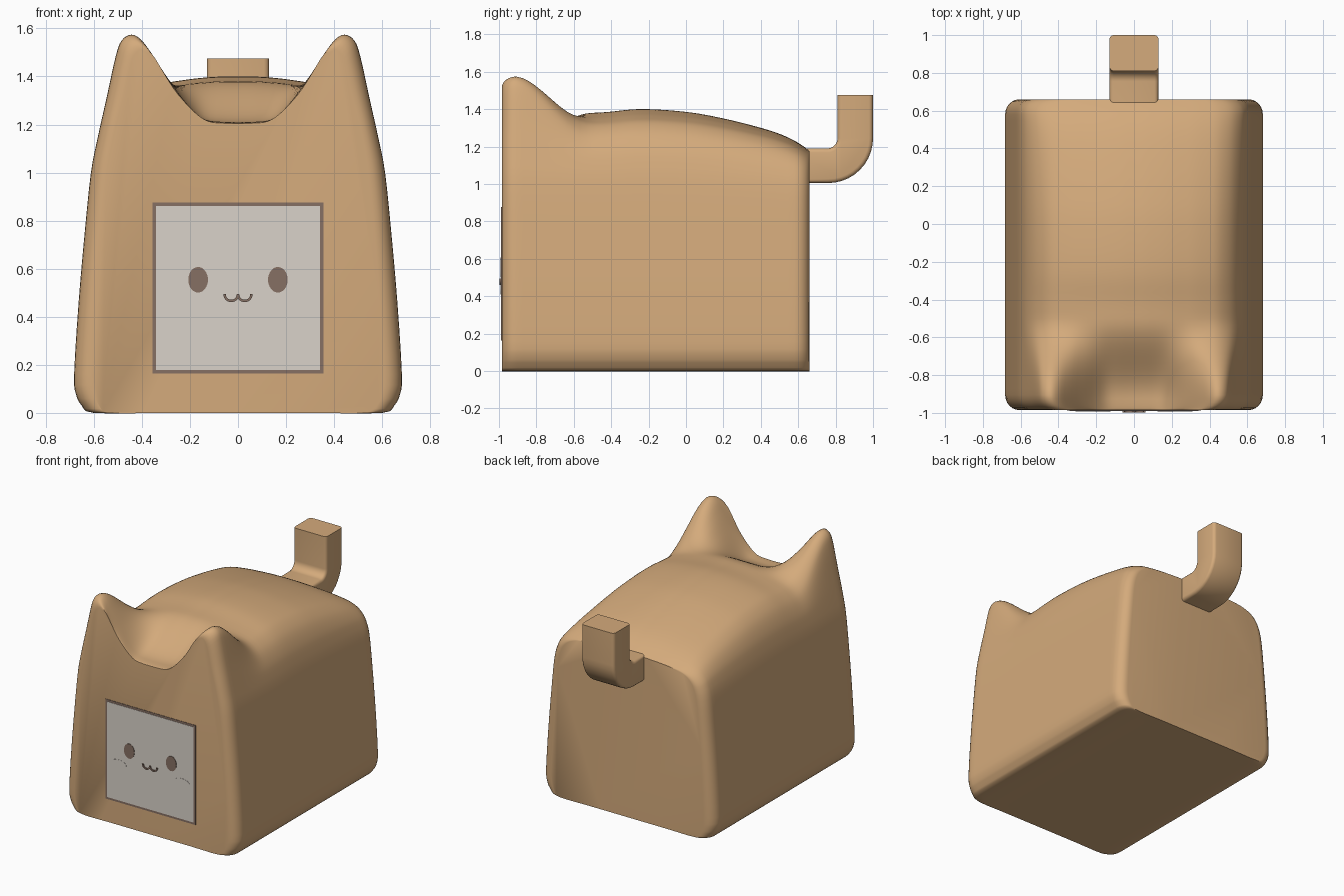
import bpy, bmesh, math
from mathutils import Vector

if "Cube" in bpy.data.objects:
    bpy.data.objects.remove(bpy.data.objects["Cube"])


def material(name, rgb):
    m = bpy.data.materials.new(name)
    m.diffuse_color = (*rgb, 1)
    m.use_nodes = True
    m.node_tree.nodes["Principled BSDF"].inputs["Base Color"].default_value = m.diffuse_color
    return m


TAN = material("tan", (0.66, 0.405, 0.20))
CREAM = material("pale_grey", (0.70, 0.65, 0.59))
BROWN = material("brown", (0.24, 0.16, 0.125))


def finish(name, bm, mat, angle=35):
    bmesh.ops.recalc_face_normals(bm, faces=bm.faces)
    me = bpy.data.meshes.new(name)
    bm.to_mesh(me)
    bm.free()
    me.materials.append(mat)
    ob = bpy.data.objects.new(name, me)
    bpy.context.collection.objects.link(ob)
    bpy.ops.object.select_all(action='DESELECT')
    ob.select_set(True)
    bpy.context.view_layer.objects.active = ob
    bpy.ops.object.shade_smooth_by_angle(angle=math.radians(angle))
    return ob


def spline(pts, steps=3):
    """Smooth curve through the points."""
    p = [Vector(q) for q in pts]
    p = [2 * p[0] - p[1]] + p + [2 * p[-1] - p[-2]]
    out = []
    for i in range(1, len(p) - 2):
        a, b, c, d = p[i - 1:i + 3]
        for s in range(steps):
            t = s / steps
            out.append(0.5 * (2 * b + (c - a) * t + (2 * a - 5 * b + 4 * c - d) * t * t
                              + (3 * b - a - 3 * c + d) * t ** 3))
    return out + [p[-2]]


def smooth(t):
    t = min(1, max(0, t))
    return t * t * (3 - 2 * t)


# Half outlines (x, z): shared sides, then the eared front or the plain roof
SIDES = [(0, 0), (0.35, 0), (0.6, 0), (0.65, 0.03), (0.675, 0.08), (0.682, 0.16),
         (0.664, 0.45), (0.638, 0.75), (0.612, 1.0)]
EARS = spline(SIDES + [(0.585, 1.14), (0.545, 1.32), (0.51, 1.48), (0.485, 1.55), (0.443, 1.575),
                       (0.40, 1.55), (0.35, 1.48), (0.28, 1.375), (0.20, 1.27), (0.14, 1.222),
                       (0.07, 1.212), (0, 1.21)])
ROOF = spline(SIDES + [(0.588, 1.12), (0.565, 1.19), (0.53, 1.255), (0.49, 1.30), (0.44, 1.335),
                       (0.38, 1.355), (0.32, 1.37), (0.26, 1.38), (0.19, 1.39), (0.13, 1.396),
                       (0.06, 1.40), (0, 1.40)])
DROP = spline([(-1, 0.02), (-0.5, 0.02), (-0.25, 0), (0, 0.015), (0.2, 0.05), (0.4, 0.10),
               (0.52, 0.14), (0.6, 0.18), (0.66, 0.22)], 6)
FRONT, BACK, R = -0.985, 0.66, 0.08


def roof_drop(y):
    for a, b in zip(DROP, DROP[1:]):
        if y <= b.x:
            return a.y + (b.y - a.y) * (y - a.x) / (b.x - a.x)
    return DROP[-1].y


def body_ring(y, k):
    """Cross-section at depth y; k is how far the rounded end pulls in."""
    ear = 1 - smooth((y + 0.92) / 0.42)
    half = []
    for e, r in zip(EARS, ROOF):
        x, z = e * ear + r * (1 - ear)
        z -= roof_drop(y) * (1 - ear) * max(0, (z - 0.9) / 0.5) ** 1.5
        x *= 1 - 0.11 * k
        z -= 0.06 * k * smooth((z - 1.15) / 0.3)
        half.append((x, y, z))
    return half + [(-x, y, z) for x, y, z in half[-2:0:-1]]


# Body: rounded ends with a loft between them
arc = [i * math.pi / 12 for i in range(7)]
stations = [(FRONT + R * (1 - math.sin(a)), 1 - math.cos(a)) for a in arc]
stations = [(FRONT + R * (1 - math.cos(a)), 1 - math.sin(a)) for a in arc]
n = 44
lo, hi = FRONT + R, BACK - R
stations += [(lo + (hi - lo) * i / n, 0) for i in range(1, n)]
stations += [(BACK - R * (1 - math.cos(a)), 1 - math.sin(a)) for a in reversed(arc)]
bm = bmesh.new()
rings = [[bm.verts.new(c) for c in body_ring(y, k)] for y, k in stations]
for a, b in zip(rings, rings[1:]):
    for i in range(len(a)):
        j = (i + 1) % len(a)
        bm.faces.new((a[i], a[j], b[j], b[i]))
bm.faces.new(rings[0])
bm.faces.new(rings[-1])
finish("body", bm, TAN, 40)

# Tail: bent square bar
bend = [i * math.pi / 20 for i in range(11)]
outline = [(0.55, 1.005)]
outline += [(0.76 + 0.24 * math.sin(a), 1.245 - 0.24 * math.cos(a)) for a in bend]
outline += [(1.0, 1.475), (0.81, 1.475)]
outline += [(0.755 + 0.055 * math.sin(a), 1.245 - 0.055 * math.cos(a)) for a in reversed(bend)]
outline += [(0.55, 1.19)]
bm = bmesh.new()
face = bm.faces.new([bm.verts.new((-0.13, y, z)) for y, z in outline])
ext = bmesh.ops.extrude_face_region(bm, geom=[face])
bmesh.ops.translate(bm, vec=(0.26, 0, 0), verts=[v for v in ext["geom"] if isinstance(v, bmesh.types.BMVert)])
rims = [e for e in bm.edges if abs(e.verts[0].co.x - e.verts[1].co.x) < 1e-4
        and not all(v.co.z > 1.47 for v in e.verts)]
bmesh.ops.bevel(bm, geom=rims, offset=0.022, segments=3, profile=0.5, affect='EDGES')
finish("tail", bm, TAN)


# Thin plates on the front face
def plate(name, pts, y, mat, depth=0.006):
    bm = bmesh.new()
    f = bm.faces.new([bm.verts.new((x, y, z)) for x, z in pts])
    ext = bmesh.ops.extrude_face_region(bm, geom=[f])
    bmesh.ops.translate(bm, vec=(0, depth, 0), verts=[v for v in ext["geom"] if isinstance(v, bmesh.types.BMVert)])
    return finish(name, bm, mat)


def square(h):
    return [(-h, 0.52 - h), (h, 0.52 - h), (h, 0.52 + h), (-h, 0.52 + h)]


def ellipse(cx, cz, rx, rz, count=32):
    return [(cx + rx * math.cos(2 * math.pi * i / count), cz + rz * math.sin(2 * math.pi * i / count))
            for i in range(count)]


plate("panel_border", square(0.356), -0.988, BROWN)
plate("face_panel", square(0.341), -0.990, CREAM)
for side, s in (("left", -1), ("right", 1)):
    plate(side + "_eye", ellipse(s * 0.166, 0.554, 0.041, 0.053), -0.993, BROWN)
    plate(side + "_cheek", ellipse(s * 0.25, 0.44, 0.06, 0.03), -0.9915, CREAM, 0.004)
    # Mouth half: a curved strip hanging below its centre
    angles = [math.pi + math.pi * i / 14 for i in range(15)]
    curve = [(s * 0.028 + 0.033 * math.cos(a), 0.494 + 0.033 * math.sin(a)) for a in angles]
    curve += [(s * 0.028 + 0.023 * math.cos(a), 0.494 + 0.023 * math.sin(a)) for a in reversed(angles)]
    plate(side + "_mouth", curve, -0.998, BROWN, 0.009)
